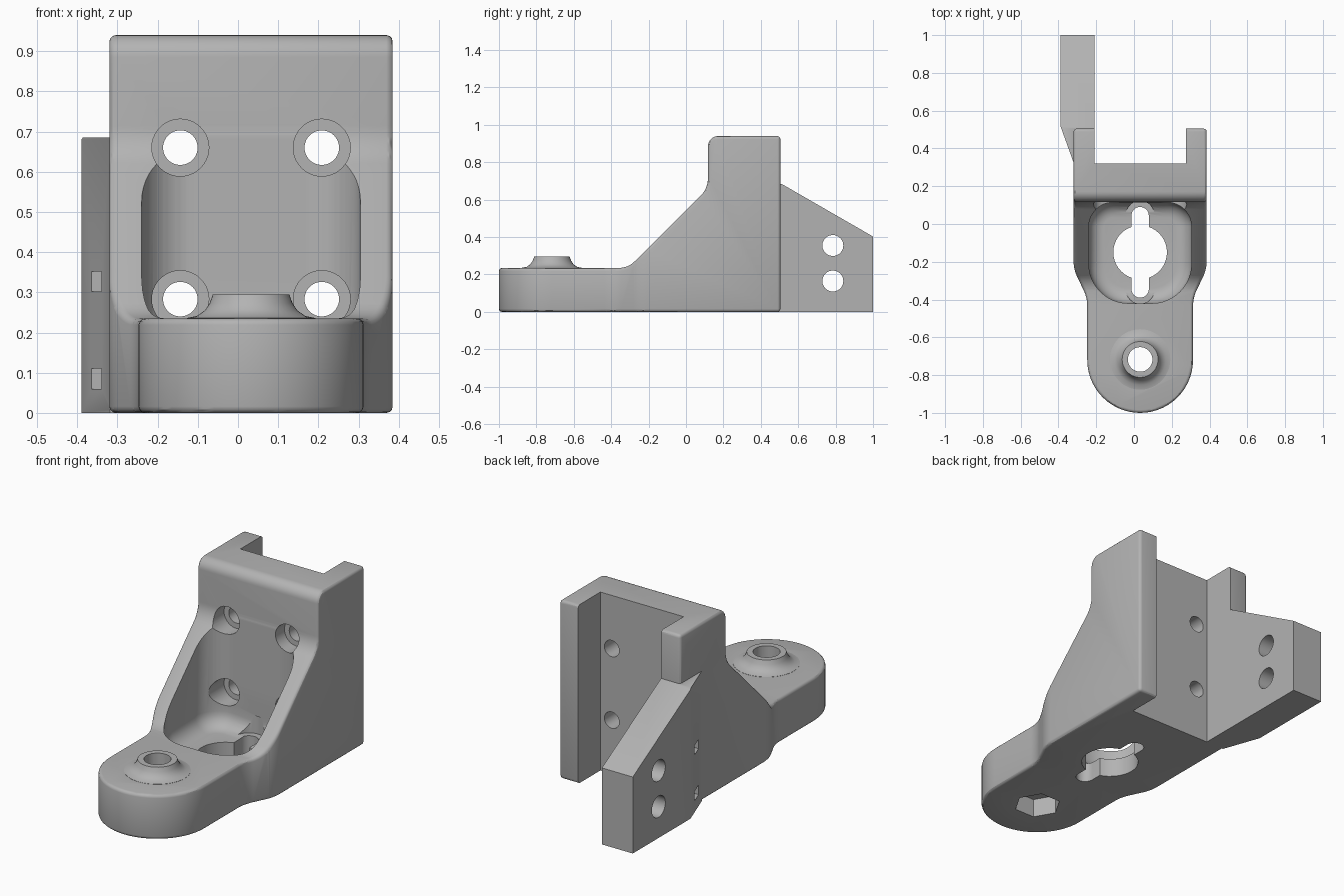
import bpy, bmesh, math
from mathutils import Vector

old = bpy.data.objects.get("Cube")
if old:
    bpy.data.objects.remove(old)

MID = 0.0325  # centre line of the bracket

grey = bpy.data.materials.new("plain_grey")
grey.use_nodes = True
grey.diffuse_color = (0.45, 0.45, 0.45, 1)
grey.node_tree.nodes["Principled BSDF"].inputs["Base Color"].default_value = grey.diffuse_color


def make(name, bm):
    """Turn a closed bmesh into an object with outward normals."""
    bm.normal_update()
    bmesh.ops.recalc_face_normals(bm, faces=bm.faces[:])
    if bm.calc_volume(signed=True) < 0:
        bmesh.ops.reverse_faces(bm, faces=bm.faces[:])
    mesh = bpy.data.meshes.new(name)
    bm.to_mesh(mesh)
    bm.free()
    mesh.materials.append(grey)
    ob = bpy.data.objects.new(name, mesh)
    bpy.context.scene.collection.objects.link(ob)
    return ob


def rounded(corners, steps=8):
    """Closed outline from (u, v, radius) corners."""
    out = []
    for i, (u, v, r) in enumerate(corners):
        p = Vector((u, v))
        if not r:
            out.append(p)
            continue
        a = (Vector(corners[i - 1][:2]) - p).normalized()
        b = (Vector(corners[(i + 1) % len(corners)][:2]) - p).normalized()
        half = a.angle(b) / 2
        centre = p + (a + b).normalized() * (r / math.sin(half))
        start = p + a * (r / math.tan(half)) - centre
        end = p + b * (r / math.tan(half)) - centre
        turn = math.atan2(start.x * end.y - start.y * end.x, start.dot(end))
        for k in range(steps + 1):
            c, s = math.cos(turn * k / steps), math.sin(turn * k / steps)
            out.append(centre + Vector((start.x * c - start.y * s, start.x * s + start.y * c)))
    return [p for i, p in enumerate(out) if (p - out[i - 1]).length > 1e-4]


def circle(u, v, r, n=40):
    return [(u + r * math.cos(math.tau * k / n), v + r * math.sin(math.tau * k / n))
            for k in range(n)]


def prism(name, outline, axis, lo, hi, base_round=0):
    """Extrude an outline along an axis, with an optional rounded lower rim."""
    place = {"x": lambda u, v, w: (w, u, v),
             "y": lambda u, v, w: (u, w, v),
             "z": lambda u, v, w: (u, v, w)}[axis]
    bm = bmesh.new()
    low, high = [[bm.verts.new(place(p[0], p[1], w)) for p in outline] for w in (lo, hi)]
    base = bm.faces.new(low[::-1])
    bm.faces.new(high)
    for i in range(len(outline)):
        bm.faces.new((low[i - 1], low[i], high[i], high[i - 1]))
    bm.normal_update()
    if base_round:
        bmesh.ops.bevel(bm, geom=list(base.edges), offset=base_round, segments=6,
                        profile=0.5, affect='EDGES')
    return make(name, bm)


def box(name, x0, x1, y0, y1, z0, z1):
    return prism(name, [(x0, y0), (x1, y0), (x1, y1), (x0, y1)], "z", z0, z1)


def volume(mesh):
    bm = bmesh.new()
    bm.from_mesh(mesh)
    result = bm.calc_volume(signed=True)
    bm.free()
    return result


def baked(ob):
    """Mesh of the object with its modifiers."""
    bpy.context.view_layer.update()
    graph = bpy.context.evaluated_depsgraph_get()
    return bpy.data.meshes.new_from_object(ob.evaluated_get(graph))


def combine(ob, other, op="DIFFERENCE"):
    """Boolean that takes the first solver giving a sound solid."""
    before, tries = volume(ob.data), []
    for solver in ("EXACT", "MANIFOLD", "FLOAT"):
        mod = ob.modifiers.new("combine", "BOOLEAN")
        mod.operation, mod.solver, mod.object = op, solver, other
        mesh = baked(ob)
        ob.modifiers.remove(mod)
        tries.append(round(volume(mesh) / before, 3))
        if 0.1 < tries[-1] < 1.5:
            ob.data = mesh
            bpy.data.objects.remove(other)
            return
    raise RuntimeError(f"{op} with {other.name} failed, volume ratios {tries}, before {before}")


def soften(ob, width):
    before = volume(ob.data)
    mod = ob.modifiers.new("soften", "BEVEL")
    mod.width, mod.segments = width, 3
    mod.limit_method, mod.angle_limit = "ANGLE", math.radians(35)
    mod.use_clamp_overlap = False
    mesh = baked(ob)
    ob.modifiers.remove(mod)
    if 0.9 < volume(mesh) / before < 1.01:
        ob.data = mesh


# Body: side profile crossed with plan outline
body = prism("bracket_body", rounded([
    (-1.1, 0, 0), (0.6, 0, 0), (0.6, 0.94, 0), (0.117, 0.94, 0.055),
    (0.117, 0.66, 0.13), (-0.31, 0.235, 0.12), (-1.1, 0.235, 0)]), "x", -1, 1)
half = [(0.28, -1, 0.28), (0.28, -0.39, 0.2), (0.3525, -0.24, 0.2), (0.3525, 0.505, 0)]
plan = [(MID + x, y, r) for x, y, r in half] + [(MID - x, y, r) for x, y, r in reversed(half)]
combine(body, prism("plan", rounded(plan, 14), "z", -0.1, 2), "INTERSECT")
soften(body, 0.016)

# Side flag with its slanted root and sloping top
flag = prism("flag", [(-0.2, 0.31), (-0.2, 1), (-0.39, 1), (-0.39, 0.52), (-0.318, 0.32),
                      (-0.3, 0.31)], "z", -0.1, 1)
combine(flag, prism("flag_side", [(0.2, 0), (1.1, 0), (1.1, 0.345), (1, 0.403), (0.51, 0.685),
                                  (0.2, 0.685)], "x", -1, 1), "INTERSECT")
combine(body, flag, "UNION")

# Flared boss on the nose
bm = bmesh.new()
profile = [(0, 0.2), (0.16, 0.2), (0.16, 0.236), (0.135, 0.241), (0.115, 0.255),
           (0.103, 0.273), (0.095, 0.295), (0, 0.295)]
verts = [bm.verts.new((MID + r, -0.717, z)) for r, z in profile]
edges = [bm.edges.new(pair) for pair in zip(verts, verts[1:])]
bmesh.ops.spin(bm, geom=verts + edges, cent=(MID, -0.717, 0), axis=(0, 0, 1),
               angle=math.tau, steps=48, use_duplicate=False)
bmesh.ops.remove_doubles(bm, verts=bm.verts[:], dist=1e-4)
combine(body, make("boss", bm), "UNION")

# Rear channel and scooped front pocket
combine(body, box("channel", -0.21, 0.275, 0.32, 1.2, -0.1, 1.2))
pocket = rounded([(MID - 0.272, -0.42, 0.21), (MID + 0.272, -0.42, 0.21),
                  (MID + 0.272, 0.115, 0.13), (MID - 0.272, 0.115, 0.13)], 12)
combine(body, prism("pocket", pocket, "z", 0.1, 0.8, 0.08))

# Nose bolt hole and hexagonal nut recess
combine(body, prism("bolt_hole", circle(MID, -0.717, 0.065), "z", -0.1, 0.5))
combine(body, prism("nut_recess", circle(MID, -0.717, 0.117, 6), "z", -0.1, 0.1))

# Keyhole through the floor with round clearances at both ends
combine(body, prism("key_round", circle(MID, -0.15, 0.142), "z", -0.1, 0.25))
slot = rounded([(MID - 0.046, -0.39, 0.046), (MID + 0.046, -0.39, 0.046),
                (MID + 0.046, 0.09, 0.046), (MID - 0.046, 0.09, 0.046)])
combine(body, prism("key_slot", slot, "z", -0.1, 0.25))
for y in (0.045, -0.345):
    combine(body, prism("key_clearance", circle(MID, y, 0.077), "z", 0.105, 0.2))

# Four counterbored holes in the back wall
for x in (MID - 0.176, MID + 0.176):
    for z in (0.283, 0.66):
        combine(body, prism("wall_hole", circle(x, z, 0.043), "y", 0, 0.5))
        combine(body, prism("wall_counterbore", circle(x, z, 0.071), "y", -0.06, 0.19))

# Flag holes and small notches in its slanted root
for z in (0.165, 0.355):
    combine(body, prism("flag_hole", circle(0.785, z, 0.056), "x", -0.6, 0))
for z in (0.06, 0.302):
    combine(body, box("root_notch", -0.45, -0.3, 0.38, 0.45, z, z + 0.05))

bpy.ops.object.select_all(action="DESELECT")
body.select_set(True)
bpy.context.view_layer.objects.active = body
bpy.ops.object.shade_smooth_by_angle(angle=math.radians(30))
